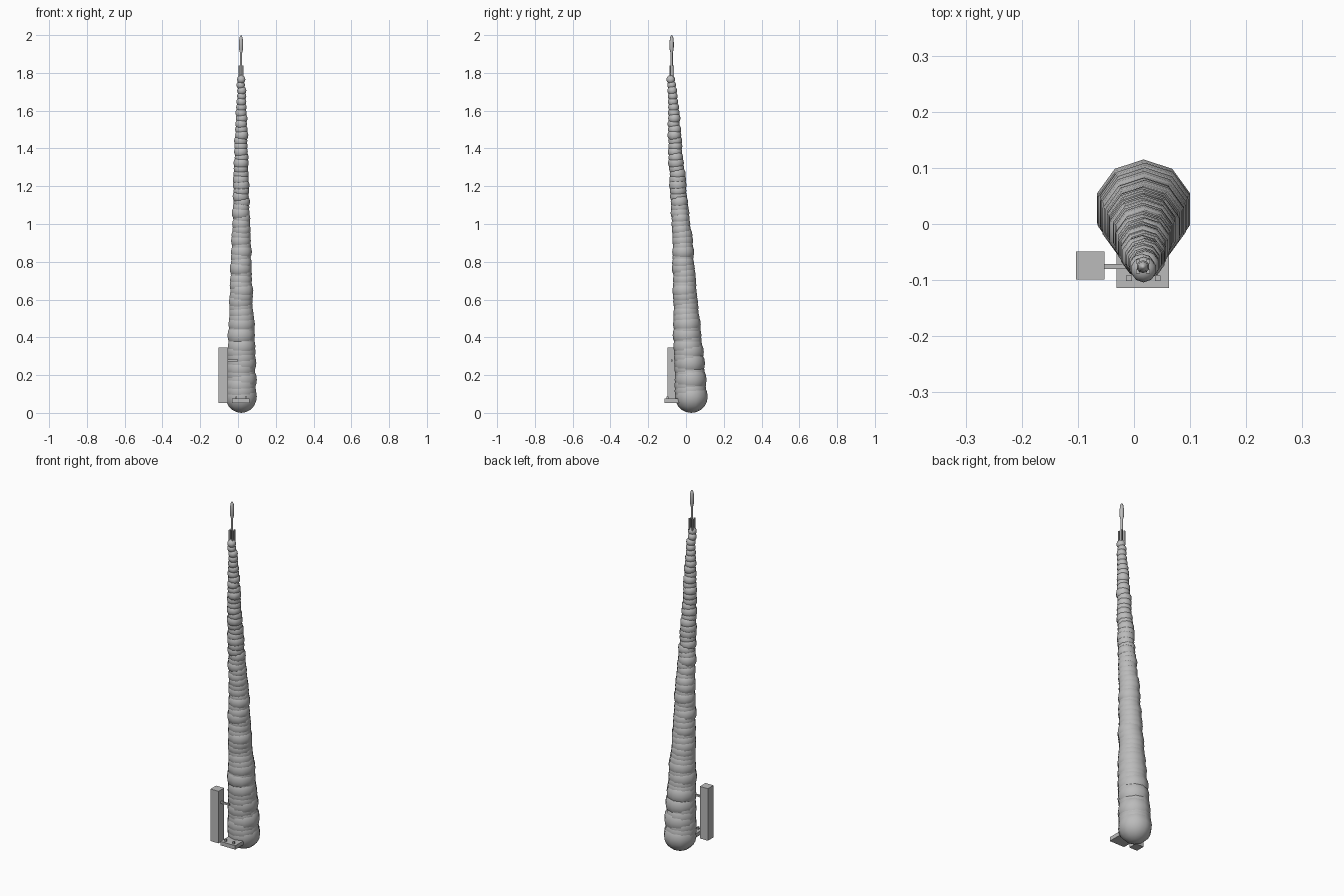
import bpy, bmesh, math, random
from mathutils import Vector

if "Cube" in bpy.data.objects:
    bpy.data.objects.remove(bpy.data.objects["Cube"])

random.seed(4)
grey = bpy.data.materials.new("stone grey")
grey.diffuse_color = (0.5, 0.5, 0.5, 1)
grey.use_nodes = True
grey.node_tree.nodes["Principled BSDF"].inputs["Base Color"].default_value = grey.diffuse_color


def finish(name, bm, smooth=False):
    bmesh.ops.recalc_face_normals(bm, faces=bm.faces)
    mesh = bpy.data.meshes.new(name)
    bm.to_mesh(mesh)
    bm.free()
    mesh.materials.append(grey)
    ob = bpy.data.objects.new(name, mesh)
    bpy.context.collection.objects.link(ob)
    if smooth:
        bpy.ops.object.select_all(action='DESELECT')
        ob.select_set(True)
        bpy.context.view_layer.objects.active = ob
        bpy.ops.object.shade_smooth_by_angle(angle=math.radians(40))
    return ob


def revolve(bm, x, y, profile, sides):
    """Lathe a (radius, z) profile whose ends are closed by poles or caps."""
    rings = []
    for r, z in profile:
        if r == 0:
            rings.append([bm.verts.new((x, y, z))] * sides)
        else:
            rings.append([bm.verts.new((
                x + r * math.cos(math.pi / 2 + math.tau * i / sides),
                y + r * math.sin(math.pi / 2 + math.tau * i / sides), z))
                for i in range(sides)])
    for a, b in zip(rings, rings[1:]):
        for i in range(sides):
            j = (i + 1) % sides
            bm.faces.new(list(dict.fromkeys((a[i], a[j], b[j], b[i]))))
    for end, (r, z) in ((rings[0], profile[0]), (rings[-1], profile[-1])):
        if r > 0:
            bm.faces.new(end)


def box(name, lo, hi):
    lo, hi = Vector(lo), Vector(hi)
    bm = bmesh.new()
    bmesh.ops.create_cube(bm, size=1)
    for v in bm.verts:
        v.co = (lo + hi) / 2 + v.co * (hi - lo)
    return finish(name, bm)


def sample(keys, z):
    for a, b in zip(keys, keys[1:]):
        if z <= b[0]:
            t = (z - a[0]) / (b[0] - a[0])
            return [p + (q - p) * t for p, q in zip(a[1:], b[1:])]
    return keys[-1][1:]


# Leaning tapered tower of overlapping boulders: z, centre y, radius
keys = [(0.087, 0.028, 0.087), (0.3, 0.015, 0.079), (0.6, -0.004, 0.067),
        (1.0, -0.025, 0.051), (1.4, -0.058, 0.039), (1.6, -0.066, 0.030),
        (1.765, -0.081, 0.023)]
bm = bmesh.new()
count, rows = 58, 10
for n in range(count):
    z = 0.087 + (1.765 - 0.087) * n / (count - 1)
    y, r = sample(keys, z)
    x = 0.017
    if 0 < n < count - 1:
        x += random.uniform(-0.003, 0.003)
        y += random.uniform(-0.003, 0.003)
        r *= random.uniform(0.95, 1.03)
    arc = [(0 if k in (0, rows) else r * math.sin(math.pi * k / rows),
            z - r * math.cos(math.pi * k / rows)) for k in range(rows + 1)]
    revolve(bm, x, y, arc, 10)
finish("boulder_tower", bm, True)

# Mast with a slim capsule at the tip
mx, my = 0.016, -0.076
bm = bmesh.new()
revolve(bm, mx, my, [(0.006, 1.76), (0.006, 1.905), (0.011, 1.925),
                     (0.0115, 1.96), (0.009, 1.985), (0.004, 1.997),
                     (0, 2.0)], 10)
finish("mast_and_capsule", bm, True)

# Four thin struts around the mast
for i, (sx, sy) in enumerate(((-1, -1), (-1, 1), (1, -1), (1, 1))):
    cx, cy = mx + sx * 0.009, my + sy * 0.009
    box(f"mast_strut_{i + 1}", (cx - 0.0035, cy - 0.0035, 1.765),
        (cx + 0.0035, cy + 0.0035, 1.84))

# Side tower and its bridge
box("side_tower", (-0.103, -0.099, 0.052), (-0.053, -0.049, 0.347))
box("bridge", (-0.054, -0.08, 0.272), (0.0, -0.071, 0.282))

# Entrance platform with two posts
box("platform", (-0.031, -0.114, 0.053), (0.062, -0.02, 0.075))
for side, cx in (("left", -0.009), ("right", 0.042)):
    box(f"{side}_post", (cx - 0.005, -0.102, 0.074),
        (cx + 0.005, -0.092, 0.088))
